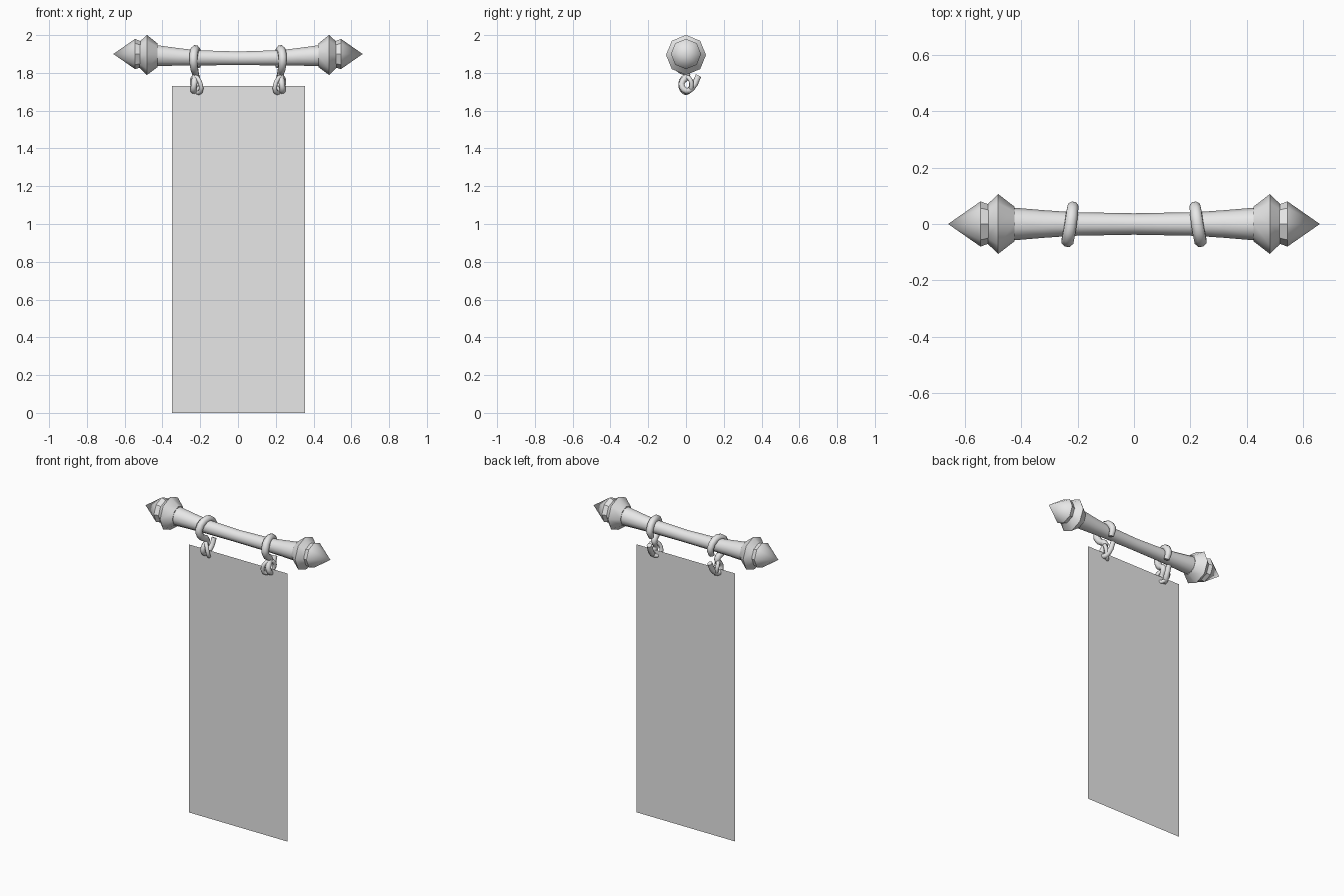
import bpy, bmesh, math

if "Cube" in bpy.data.objects:
    bpy.data.objects.remove(bpy.data.objects["Cube"])

grey = bpy.data.materials.new("plain grey")
grey.diffuse_color = (0.8, 0.8, 0.8, 1)
grey.use_nodes = True
grey.node_tree.nodes["Principled BSDF"].inputs["Base Color"].default_value = grey.diffuse_color


def add_object(name, bm, angle=None):
    bmesh.ops.recalc_face_normals(bm, faces=bm.faces)
    mesh = bpy.data.meshes.new(name)
    bm.to_mesh(mesh)
    bm.free()
    mesh.materials.append(grey)
    ob = bpy.data.objects.new(name, mesh)
    bpy.context.collection.objects.link(ob)
    if angle:
        smooth(ob, angle)
    return ob


def smooth(ob, angle):
    bpy.ops.object.select_all(action='DESELECT')
    ob.select_set(True)
    bpy.context.view_layer.objects.active = ob
    bpy.ops.object.shade_smooth_by_angle(angle=math.radians(angle))


def lathe_x(name, profile, sides, angle):
    """Rings along x, each given as (x, centre z, radius); zero radius is a tip."""
    bm = bmesh.new()
    rings = []
    for x, z, r in profile:
        if r == 0:
            rings.append([bm.verts.new((x, 0, z))])
        else:
            rings.append([bm.verts.new((x, r * math.cos(2 * math.pi * i / sides),
                                        z + r * math.sin(2 * math.pi * i / sides)))
                          for i in range(sides)])
    for a, b in zip(rings, rings[1:]):
        for i in range(sides):
            j = (i + 1) % sides
            if len(b) == 1:
                bm.faces.new((a[i], a[j], b[0]))
            else:
                bm.faces.new((a[i], a[j], b[j], b[i]))
    bm.faces.new(rings[0])
    if len(rings[-1]) > 1:
        bm.faces.new(rings[-1])
    return add_object(name, bm, angle)


def tube(name, points, thickness, closed=False):
    """Round bent bar through (x, y, z, relative thickness) points."""
    cu = bpy.data.curves.new(name, 'CURVE')
    cu.dimensions = '3D'
    cu.bevel_depth = thickness
    cu.bevel_resolution = 2
    cu.use_fill_caps = True
    cu.resolution_u = 3
    sp = cu.splines.new('BEZIER')
    sp.bezier_points.add(len(points) - 1)
    sp.use_cyclic_u = closed
    for bp, (x, y, z, r) in zip(sp.bezier_points, points):
        bp.co = (x, y, z)
        bp.radius = r
        bp.handle_left_type = bp.handle_right_type = 'AUTO'
    cu.materials.append(grey)
    ob = bpy.data.objects.new(name, cu)
    bpy.context.collection.objects.link(ob)
    bpy.ops.object.select_all(action='DESELECT')
    ob.select_set(True)
    bpy.context.view_layer.objects.active = ob
    bpy.ops.object.convert(target='MESH')
    smooth(bpy.context.view_layer.objects.active, 50)


# Slightly sagging rod, thinner in the middle
half = [(0.0, 1.877, 0.038), (0.22, 1.88, 0.042), (0.32, 1.885, 0.049), (0.44, 1.892, 0.059)]
lathe_x("rod", [(-x, z, r) for x, z, r in half[:0:-1]] + half, 10, 40)

for s, side in ((-1, "left"), (1, "right")):
    # Collar and pointed finial
    lathe_x(side + "_collar", [(s * 0.425, 1.893, 0.062), (s * 0.482, 1.895, 0.106),
                               (s * 0.522, 1.896, 0.068)], 8, 40)
    lathe_x(side + "_finial", [(s * 0.51, 1.898, 0.068), (s * 0.545, 1.9, 0.08),
                               (s * 0.66, 1.9, 0.0)], 8, 40)
    # S-shaped hook: over the rod, down the front, and up again behind the banner
    path = [(0.215, 0.045, 1.83, 0.8), (0.217, 0.06, 1.88, 1), (0.225, 0.0, 1.925, 1.1),
            (0.236, -0.06, 1.88, 1.1), (0.232, -0.04, 1.825, 1), (0.225, 0.005, 1.79, 0.9),
            (0.232, -0.024, 1.742, 0.8), (0.235, 0.0, 1.705, 0.8),
            (0.222, 0.035, 1.725, 0.8), (0.216, 0.066, 1.785, 0.75)]
    tube(side + "_hook", [(s * x, y, z, r) for x, y, z, r in path], 0.021)
    # Small tilted link through the banner's top edge
    link = []
    for i in range(8):
        a = 2 * math.pi * i / 8
        u = 0.029 * math.cos(a)
        link.append((s * (0.219 + u * 0.75 + 0.010 * math.sin(a)), u,
                     1.737 + 0.042 * math.sin(a), 1))
    tube(side + "_link", link, 0.012, True)

# Hanging banner sheet
bm = bmesh.new()
bm.faces.new([bm.verts.new(c) for c in
              ((-0.35, 0, 0), (0.355, 0, 0), (0.355, 0, 1.73), (-0.35, 0, 1.73))])
add_object("banner", bm)
